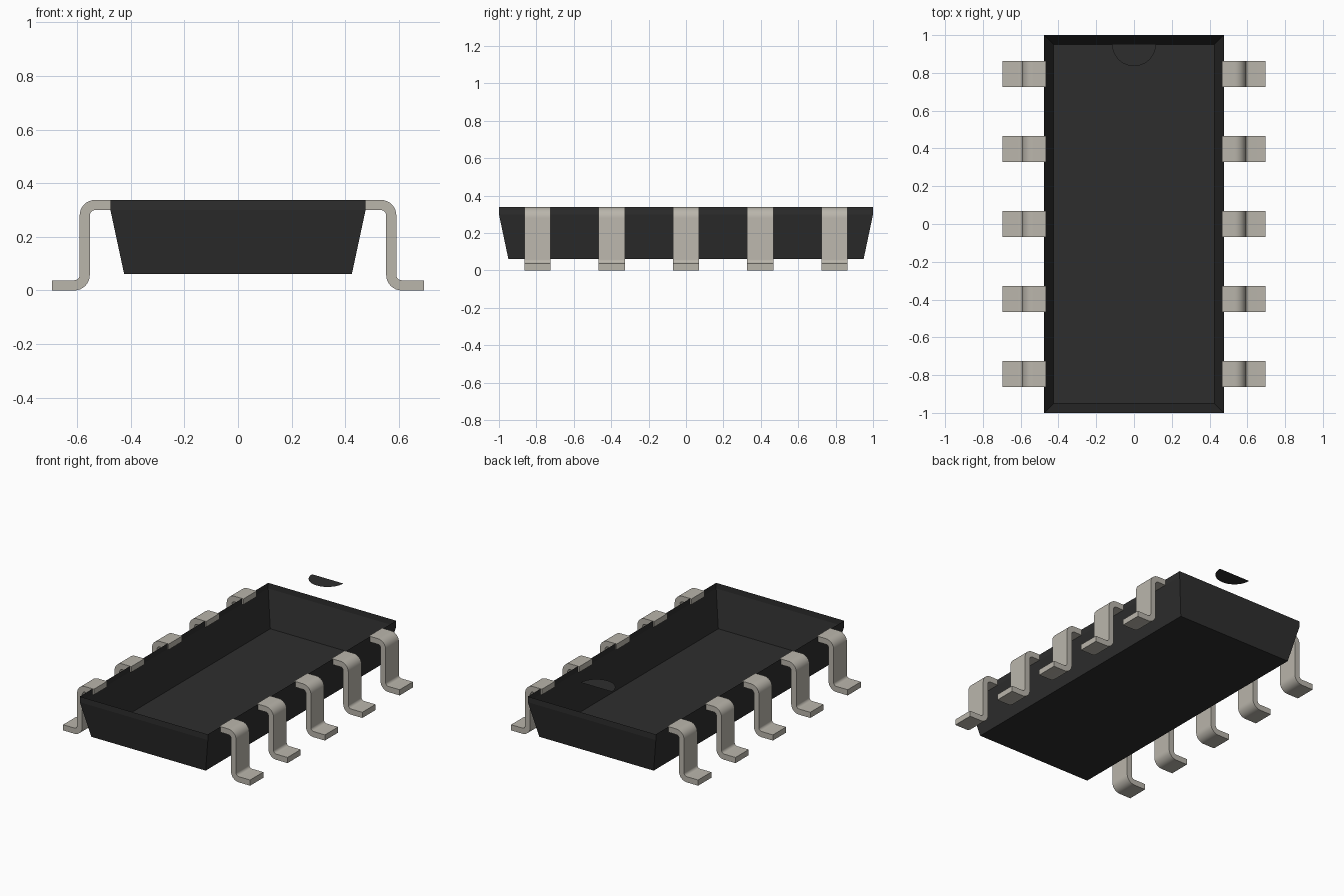
import bpy, bmesh, math
from mathutils import Vector

cube = bpy.data.objects.get("Cube")
if cube:
    bpy.data.objects.remove(cube, do_unlink=True)


def make_material(name, rgb):
    mat = bpy.data.materials.new(name)
    mat.use_nodes = True
    color = (*rgb, 1.0)
    mat.diffuse_color = color
    mat.node_tree.nodes["Principled BSDF"].inputs["Base Color"].default_value = color
    return mat


def make_object(name, bm, mat, smooth=False):
    mesh = bpy.data.meshes.new(name)
    bm.to_mesh(mesh)
    bm.free()
    mesh.materials.append(mat)
    obj = bpy.data.objects.new(name, mesh)
    bpy.context.collection.objects.link(obj)
    if smooth:
        bpy.ops.object.select_all(action='DESELECT')
        obj.select_set(True)
        bpy.context.view_layer.objects.active = obj
        bpy.ops.object.shade_smooth_by_angle(angle=math.radians(35))
    return obj


black = make_material("black plastic", (0.027, 0.027, 0.027))
metal = make_material("tinned metal", (0.49, 0.465, 0.41))

TOP, THICK = 0.338, 0.038

# Body: open tapered tray with a short upright rim
bm = bmesh.new()
levels = [(0.425, 0.95, 0.062), (0.476, 1.0, TOP - THICK), (0.476, 1.0, TOP)]
rings = [[bm.verts.new((sx * x, sy * y, z))
          for sx, sy in ((-1, -1), (1, -1), (1, 1), (-1, 1))]
         for x, y, z in levels]
bm.faces.new(rings[0][::-1])
for low, high in zip(rings, rings[1:]):
    for i in range(4):
        j = (i + 1) % 4
        bm.faces.new((low[i], low[j], high[j], high[i]))
make_object("body_tray", bm, black)

# Pin one marker: thin half disc held above the tray
bm = bmesh.new()
steps = 24
bm.faces.new([bm.verts.new((0.116 * math.cos(a), 0.952 + 0.116 * math.sin(a), 0.51))
              for a in (math.pi + math.pi * i / steps for i in range(steps + 1))])
make_object("pin_one_marker", bm, black)


# Leads: gull-wing strip profile extruded along y
def arc(cx, cz, r, start, end, n=8):
    angles = [math.radians(start + (end - start) * i / n) for i in range(n + 1)]
    return [(cx + r * math.cos(a), cz + r * math.sin(a)) for a in angles]


INNER, OUTER = 0.02, 0.02 + THICK
LEG, TIP, ROOT = 0.591, 0.695, 0.466
upper = (LEG - OUTER, TOP - OUTER)
lower = (LEG + INNER, OUTER)
profile = ([(ROOT, TOP)] + arc(*upper, OUTER, 90, 0) + arc(*lower, INNER, 180, 270)
           + [(TIP, THICK), (TIP, 0)] + arc(*lower, OUTER, 270, 180)
           + arc(*upper, INNER, 0, 90) + [(ROOT, TOP - THICK)])


def make_lead(name, side, y, half_width=0.07):
    bm = bmesh.new()
    face = bm.faces.new([bm.verts.new((side * x, y - half_width, z)) for x, z in profile])
    out = bmesh.ops.extrude_face_region(bm, geom=[face], use_keep_orig=True)
    moved = [v for v in out["geom"] if isinstance(v, bmesh.types.BMVert)]
    bmesh.ops.translate(bm, verts=moved, vec=Vector((0, 2 * half_width, 0)))
    bmesh.ops.recalc_face_normals(bm, faces=bm.faces)
    make_object(name, bm, metal, smooth=True)


for side, label in ((1, "left"), (-1, "right")):
    for i in range(5):
        make_lead(f"{label}_lead_{i + 1}", side, (i - 2) * 0.397)
